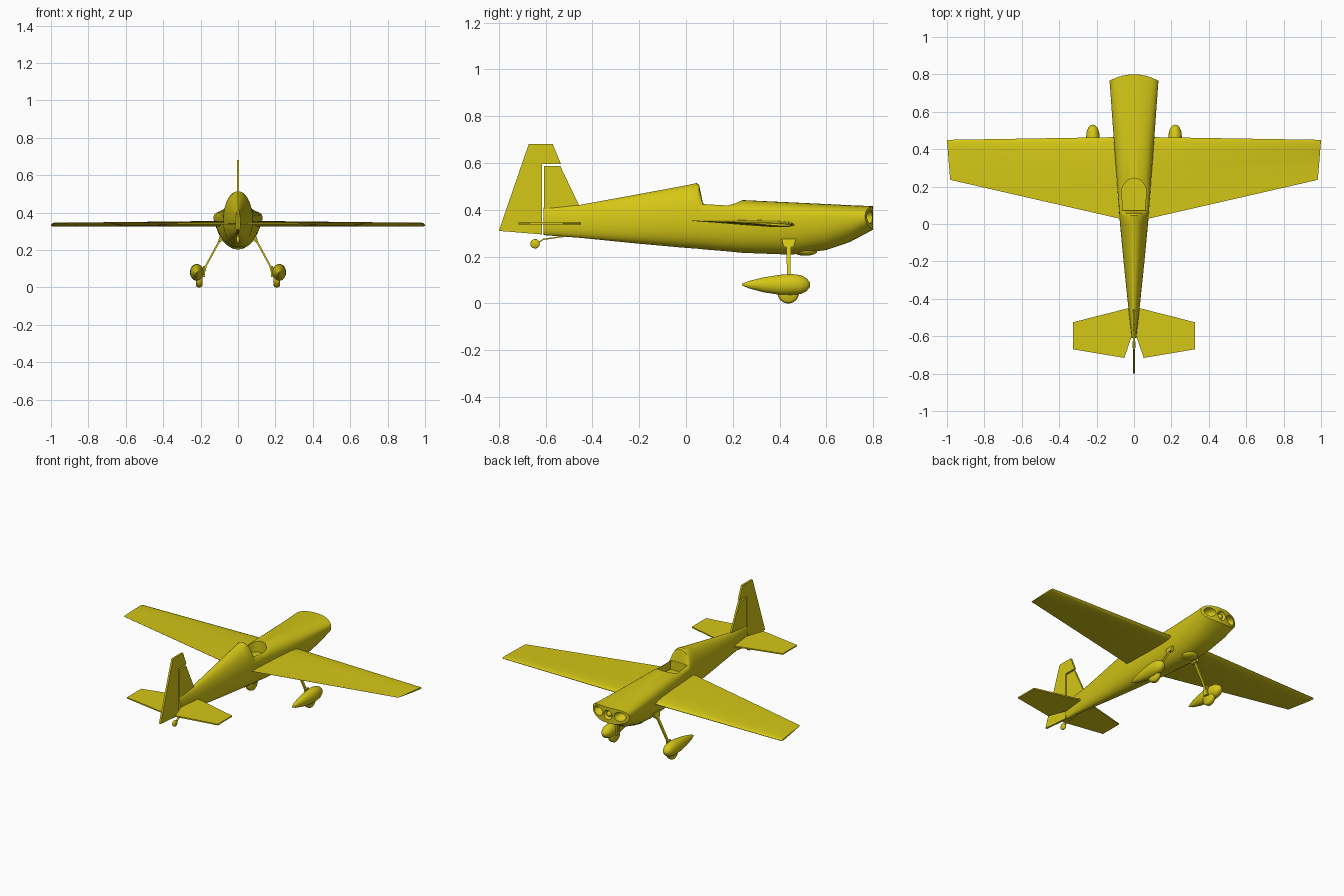
import bpy, bmesh
from math import sin, cos, pi, radians
from mathutils import Vector

old = bpy.data.objects.get("Cube")
if old:
    bpy.data.objects.remove(old, do_unlink=True)

yellow = bpy.data.materials.new("yellow paint")
yellow.use_nodes = True
colour = (0.66, 0.57, 0.008, 1)
yellow.diffuse_color = colour
yellow.node_tree.nodes["Principled BSDF"].inputs["Base Color"].default_value = colour


def make(name, bm, angle=35):
    """Turn a bmesh into a painted object with sharp edges kept."""
    bmesh.ops.recalc_face_normals(bm, faces=bm.faces)
    mesh = bpy.data.meshes.new(name)
    bm.to_mesh(mesh)
    bm.free()
    mesh.materials.append(yellow)
    ob = bpy.data.objects.new(name, mesh)
    bpy.context.collection.objects.link(ob)
    smooth(ob, angle)
    return ob


def smooth(ob, angle=35):
    bpy.ops.object.select_all(action="DESELECT")
    ob.select_set(True)
    bpy.context.view_layer.objects.active = ob
    bpy.ops.object.shade_smooth_by_angle(angle=radians(angle))


def loft(name, rings, angle=35):
    """Skin a list of equal point rings and cap both ends."""
    bm = bmesh.new()
    rows = [[bm.verts.new(p) for p in ring] for ring in rings]
    n = len(rows[0])
    for a, b in zip(rows, rows[1:]):
        for i in range(n):
            j = (i + 1) % n
            bm.faces.new((a[i], a[j], b[j], b[i]))
    bm.faces.new(rows[0])
    bm.faces.new(rows[-1])
    return make(name, bm, angle)


def ellipsoid(name, centre, radii):
    bm = bmesh.new()
    bmesh.ops.create_uvsphere(bm, u_segments=24, v_segments=14, radius=1)
    bmesh.ops.scale(bm, vec=radii, verts=bm.verts)
    bmesh.ops.translate(bm, vec=centre, verts=bm.verts)
    return make(name, bm)


def wheel(name, centre, radius, width):
    """Tyre with rounded shoulders, turning about x."""
    c = Vector(centre)
    steps = [(-.5, .8), (-.35, .95), (0, 1), (.35, .95), (.5, .8)]
    return loft(name, [[c + Vector((w * width, radius * r * cos(t), radius * r * sin(t)))
                        for t in [2 * pi * i / 28 for i in range(28)]] for w, r in steps], 50)


def cut(target, cutters):
    for c in cutters:
        c.hide_render = True
        mod = target.modifiers.new("cut", "BOOLEAN")
        mod.operation, mod.solver, mod.object = "DIFFERENCE", "EXACT", c
        bpy.context.view_layer.objects.active = target
        bpy.ops.object.modifier_apply(modifier=mod.name)
        bpy.data.objects.remove(c, do_unlink=True)


# Fuselage: y, top, bottom, widest height, half width, roundness of the upper half
sections = [
    (-.61, .41, .292, .35, .012, 2), (-.45, .422, .28, .345, .03, 2),
    (-.2, .468, .255, .35, .056, 2), (0, .505, .237, .36, .075, 2),
    (.045, .515, .234, .36, .079, 2), (.056, .508, .233, .36, .079, 2),
    (.072, .43, .231, .36, .08, 4), (.18, .425, .222, .36, .088, 4),
    (.24, .442, .216, .36, .092, 2.6), (.45, .432, .208, .36, .108, 2.6),
    (.6, .425, .228, .365, .119, 2.6), (.7, .42, .262, .368, .126, 2.6),
    (.8, .416, .315, .37, .131, 2.8)]


def power(v, p):
    return abs(v) ** (2 / p) * (1 if v > 0 else -1)


def section(y, top, bottom, mid, half, p):
    ring = []
    for i in range(40):
        t = 2 * pi * (i + .5) / 40
        up = sin(t) > 0
        q = p if up else 2.3
        ring.append(Vector((half * power(cos(t), q), y,
                            mid + (top - mid if up else mid - bottom) * power(sin(t), q))))
    return ring


rings = [section(*s) for s in sections]
# Rounded nose face, bowed forward in plan
lip, centre = rings.pop(), Vector((0, .8, .367))
for k in (1, .75, .5, .25, .03):
    ring = [centre.lerp(p, k) for p in lip]
    for p in ring:
        p.y = .8 - 2 * p.x ** 2
    rings.append(ring)
fuselage = loft("fuselage", rings)

# Cockpit opening with an arched front, cooling intakes and propeller shaft hole
plan = [(-.058, .074), (.058, .074), (.066, .17)]
plan += [(.066 * cos(pi * i / 12), .17 + .075 * sin(pi * i / 12)) for i in range(1, 13)]
pit = loft("cockpit_cutter", [[(x, y, z) for x, y in plan] for z in (.37, .6)])
holes = [ellipsoid("intake_cutter", (s * .078, .79, .37), (.038, .05, .028)) for s in (-1, 1)]
holes.append(ellipsoid("shaft_cutter", (0, .8, .367), (.03, .03, .03)))
cut(fuselage, [pit] + holes)
smooth(fuselage)
ellipsoid("propeller_hub", (0, .775, .367), (.018, .025, .018))
ellipsoid("belly_outlet", (0, .51, .222), (.045, .05, .018))

# Wings: chord fraction and thickness fraction of the airfoil
foil = [(0, 0), (.015, .45), (.06, .8), (.18, 1), (.4, .85), (.7, .45), (1, .04)]


def wing_ring(x_front, x_back, front, back, z_front, z_back, thick):
    outline = [(c, t) for c, t in foil] + [(c, -t) for c, t in foil[:0:-1]]
    return [(x_front + (x_back - x_front) * c, front + (back - front) * c,
             z_front + (z_back - z_front) * c + t * thick / 2) for c, t in outline]


def mirrored(ring, side):
    return [(side * p[0], p[1], p[2]) for p in ring]


wing = [wing_ring(0, 0, .466, .011, .338, .354, .03),
        wing_ring(.995, .978, .45, .235, .333, .346, .016),
        wing_ring(1, .983, .447, .238, .333, .346, .009)]

# Tail plane outline
tail_plan = [(0, -.445), (.03, -.45), (.325, -.525), (.325, -.67), (.052, -.716), (.012, -.6), (0, -.6)]

# Wheel fairing: y, half width, lower and upper height
pant = [(.24, .003, .077, .084), (.27, .014, .064, .096), (.33, .026, .048, .111),
        (.4, .035, .037, .122), (.45, .037, .036, .126), (.49, .034, .04, .121),
        (.515, .025, .052, .108), (.528, .012, .068, .092), (.531, .002, .078, .082)]


def pant_ring(y, half, low, high):
    return [(.22 + half * cos(t), y, (low + high) / 2 + (high - low) / 2 * sin(t))
            for t in [2 * pi * i / 24 for i in range(24)]]


def flat_ring(x, z, thick, y0, y1):
    """Flat strut cross-section."""
    return [(x - thick, y0, z), (x + thick, y0, z), (x + thick, y1, z), (x - thick, y1, z)]


for side, word in ((1, "left"), (-1, "right")):
    loft(word + "_wing", [mirrored(r, side) for r in wing])
    loft(word + "_tailplane", [[(side * x, y, z) for x, y in tail_plan] for z in (.337, .345)])
    loft(word + "_wheel_fairing", [mirrored(pant_ring(*p), side) for p in pant])
    wheel(word + "_wheel", (side * .208, .437, .046), .046, .034)
    loft(word + "_gear_leg", [mirrored(flat_ring(*r), side) for r in
                              [(.085, .275, .006, .43, .449), (.172, .115, .005, .431, .446),
                               (.184, .07, .005, .431, .446)]])
    loft(word + "_leg_fairing", [mirrored(flat_ring(*r), side) for r in
                                 [(.08, .275, .018, .408, .47), (.1, .242, .008, .418, .46)]])
    loft(word + "_axle_plate", [mirrored(flat_ring(.182, z, .006, .422, .455), side)
                                for z in (.055, .115)])

# Fin and balanced rudder, separated by a narrow gap
fin = [(-.455, .415), (-.538, .588), (-.608, .588), (-.608, .3), (-.46, .34)]
rudder = [(-.8, .31), (-.672, .682), (-.57, .682), (-.535, .597), (-.616, .597), (-.616, .295)]
for name, shape in (("fin", fin), ("rudder", rudder)):
    loft(name, [[(x, y, z) for y, z in shape] for x in (-.006, .006)])

# Tail wheel on its spring
wheel("tail_wheel", (0, -.645, .255), .02, .016)
spring = [(-.52, .287), (-.61, .274), (-.638, .256)]
loft("tail_spring", [[(x, y, z + h) for x, h in ((-.005, -.003), (.005, -.003), (.005, .003), (-.005, .003))]
                     for y, z in spring])
